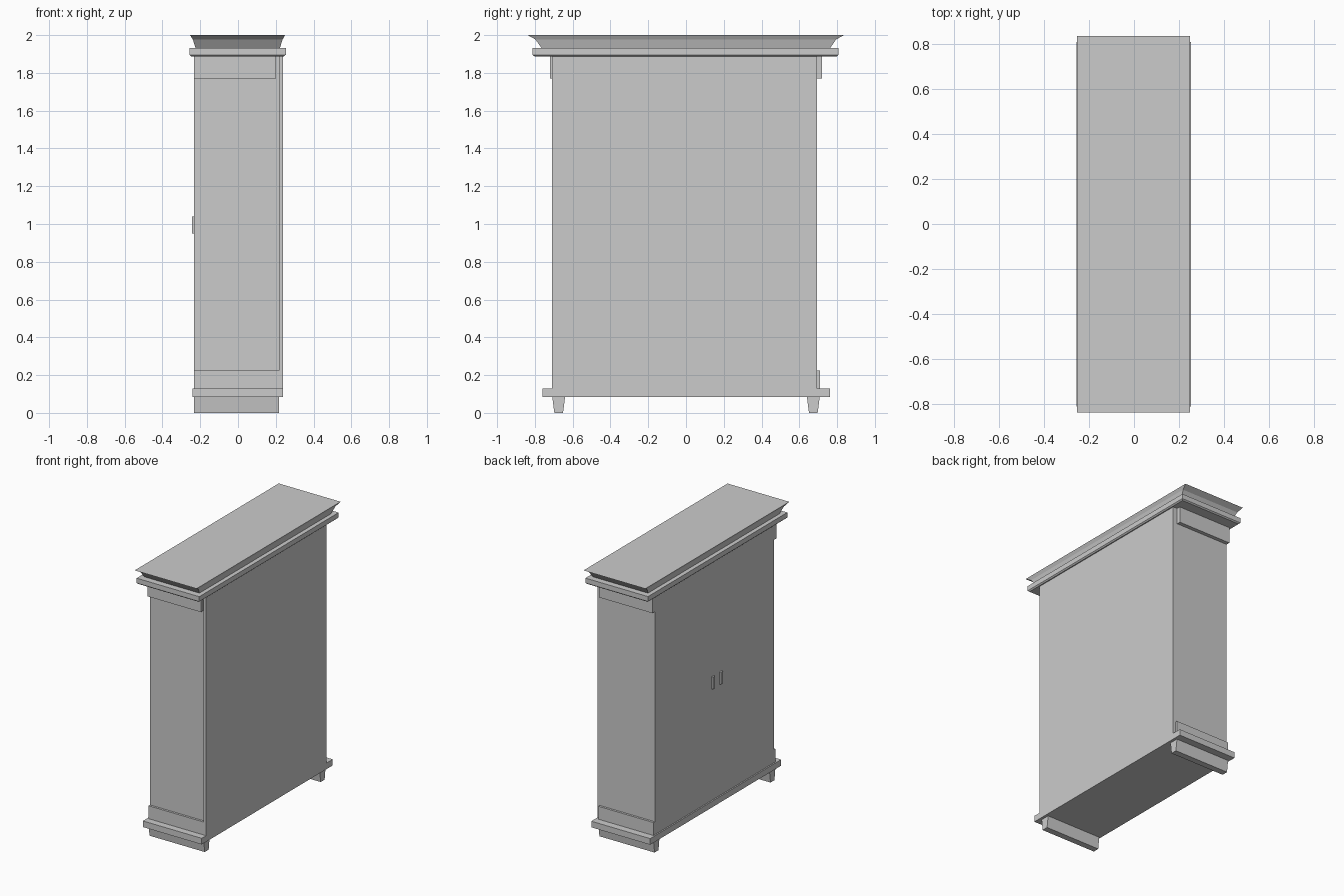
import bpy, bmesh


def loft(name, sections):
    """Stack of rectangles (x0, x1, y0, y1, z), skinned and capped."""
    bm = bmesh.new()
    rings = [[bm.verts.new(p) for p in
              ((x0, y0, z), (x1, y0, z), (x1, y1, z), (x0, y1, z))]
             for x0, x1, y0, y1, z in sections]
    for a, b in zip(rings, rings[1:]):
        for i in range(4):
            j = (i + 1) % 4
            bm.faces.new((a[i], a[j], b[j], b[i]))
    bm.faces.new(rings[0][::-1])
    bm.faces.new(rings[-1])
    bmesh.ops.recalc_face_normals(bm, faces=bm.faces)
    mesh = bpy.data.meshes.new(name)
    bm.to_mesh(mesh)
    bm.free()
    obj = bpy.data.objects.new(name, mesh)
    bpy.context.collection.objects.link(obj)
    return obj


def box(name, x0, x1, y0, y1, z0, z1):
    return loft(name, [(x0, x1, y0, y1, z0), (x0, x1, y0, y1, z1)])


# Cabinet carcass and back board (the doors face -x)
box("carcass", -0.229, 0.217, -0.693, 0.693, 0.13, 1.90)
box("back_panel", 0.217, 0.237, -0.709, 0.693, 0.085, 1.90)

# Pair of doors and their handles
for side, y0, y1, yh in (("left", 0.001, 0.693, 0.022),
                         ("right", -0.693, -0.001, -0.068)):
    box(side + "_door", -0.232, -0.228, y0, y1, 0.225, 1.77)
    box(side + "_handle", -0.244, -0.232, yh - 0.012, yh + 0.012, 0.95, 1.04)

# Plinth moulding with bands above it and under the cornice
box("base_moulding", -0.242, 0.237, -0.76, 0.762, 0.085, 0.13)
box("lower_band", -0.232, 0.217, -0.709, 0.709, 0.13, 0.225)
box("upper_band", -0.232, 0.202, -0.721, 0.721, 1.77, 1.895)

# Tapered runner feet
for side, s in (("left", 1), ("right", -1)):
    loft(side + "_foot", [(-0.232, 0.217, s * 0.674 - 0.023, s * 0.674 + 0.023, 0),
                          (-0.232, 0.217, s * 0.674 - 0.034, s * 0.674 + 0.034, 0.085)])

# Cornice slab with a small chamfer underneath
loft("cornice_slab", [(-0.248, 0.244, -0.803, 0.799, 1.888),
                      (-0.256, 0.253, -0.812, 0.808, 1.896),
                      (-0.256, 0.253, -0.812, 0.808, 1.932)])

# Flared crown
loft("crown", [(-0.225, 0.222, -0.765, 0.763, 1.932),
               (-0.239, 0.236, -0.797, 0.795, 1.977),
               (-0.254, 0.249, -0.838, 0.836, 2.0)])
